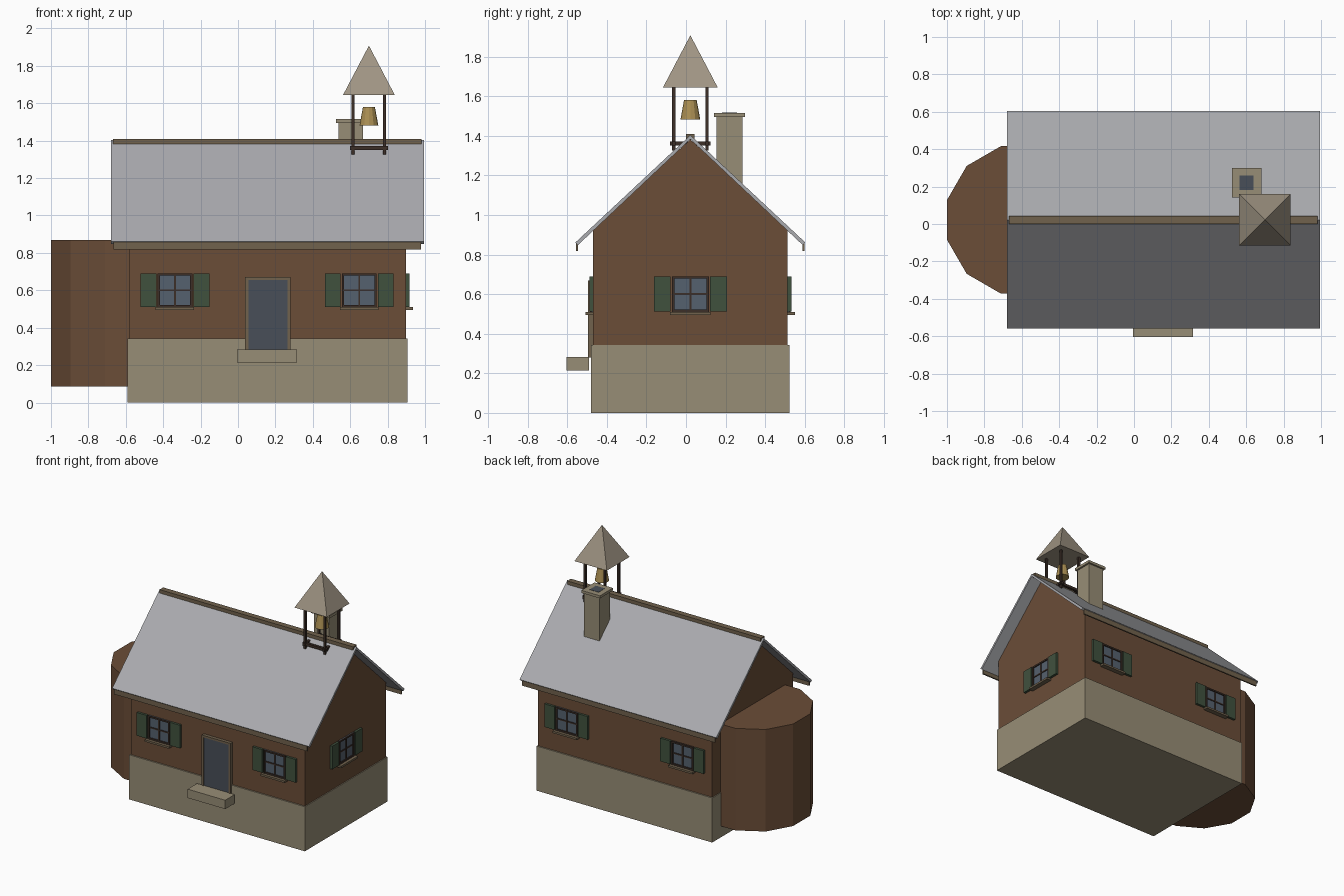
import bpy, bmesh, math
from mathutils import Matrix, Vector

if "Cube" in bpy.data.objects:
    bpy.data.objects.remove(bpy.data.objects["Cube"])

CY = 0.022  # centre line of the building in y


def material(name, r, g, b):
    m = bpy.data.materials.new(name)
    lin = [(c / 255) ** 2.2 for c in (r, g, b)]
    m.diffuse_color = (*lin, 1)
    m.use_nodes = True
    m.node_tree.nodes["Principled BSDF"].inputs["Base Color"].default_value = m.diffuse_color
    return m


STONE = material("stone", 150, 140, 117)
BROWN = material("brown_timber", 106, 78, 58)
DARK = material("dark_timber", 62, 50, 44)
SLATE = material("slate", 168, 169, 173)
GREEN = material("green_paint", 66, 82, 64)
GLASS = material("glass", 86, 97, 110)
DOOR = material("door_paint", 74, 80, 89)
TRIM = material("trim", 112, 98, 78)
SPIRE = material("spire", 158, 147, 130)
BRASS = material("brass", 170, 142, 84)


def finish(name, bm, mat, mtx=None):
    bmesh.ops.recalc_face_normals(bm, faces=bm.faces)
    me = bpy.data.meshes.new(name)
    bm.to_mesh(me)
    bm.free()
    me.materials.append(mat)
    ob = bpy.data.objects.new(name, me)
    bpy.context.collection.objects.link(ob)
    if mtx:
        ob.matrix_world = mtx
    return ob


def box(name, x, y, z, mat, mtx=None):
    """Box from (min, max) pairs."""
    bm = bmesh.new()
    bmesh.ops.create_cube(bm, size=1)
    for v in bm.verts:
        v.co = Vector([(a + b) / 2 + c * (b - a) for c, (a, b) in zip(v.co, (x, y, z))])
    return finish(name, bm, mat, mtx)


def prism(name, profile, x, mat):
    """Extrude a (y, z) profile along x."""
    bm = bmesh.new()
    f = bm.faces.new([bm.verts.new((x[0], CY + p, q)) for p, q in profile])
    ext = bmesh.ops.extrude_face_region(bm, geom=[f])["geom"]
    bmesh.ops.translate(bm, vec=(x[1] - x[0], 0, 0),
                        verts=[g for g in ext if isinstance(g, bmesh.types.BMVert)])
    return finish(name, bm, mat)


def cone(name, centre, z, r1, r2, sides, turn, mat):
    bm = bmesh.new()
    bmesh.ops.create_cone(bm, cap_ends=True, segments=sides, radius1=r1, radius2=r2, depth=z[1] - z[0])
    bmesh.ops.remove_doubles(bm, verts=bm.verts, dist=1e-5)
    m = Matrix.Translation((*centre, sum(z) / 2)) @ Matrix.Rotation(turn, 4, 'Z')
    bmesh.ops.transform(bm, matrix=m, verts=bm.verts)
    return finish(name, bm, mat)


# Foundation, walls, gable and apse
box("stone_base", (-0.59, 0.905), (CY - 0.502, CY + 0.502), (0, 0.343), STONE)
box("walls", (-0.583, 0.898), (CY - 0.492, CY + 0.492), (0.343, 0.934), BROWN)
prism("gable", [(-0.492, 0.934), (0.492, 0.934), (0, 1.381)], (-0.583, 0.898), BROWN)
cone("apse", (-0.606, CY), (0.085, 0.87), 0.408, 0.408, 12, math.radians(15), BROWN)

# Roof slopes, eave boards and ridge cap
for side, s in (("front", -1), ("back", 1)):
    prism(side + "_roof", [(0, 1.383), (s * 0.568, 0.848), (s * 0.581, 0.861), (0, 1.404)],
          (-0.68, 0.995), SLATE)
    y = sorted((CY + s * 0.567, CY + s * 0.578))
    box(side + "_eave_board", (-0.665, 0.978), y, (0.818, 0.857), TRIM)
box("ridge_cap", (-0.667, 0.98), (CY - 0.022, CY + 0.022), (1.38, 1.41), TRIM)


# Shuttered windows, local -y faces outwards
def window(name, x, y, turn):
    m = Matrix.Translation((x, y, 0.6)) @ Matrix.Rotation(turn, 4, 'Z')
    w, h, t = 0.093, 0.09, 0.012
    box(name + "_glass", (-w, w), (-0.006, 0.004), (-h, h), GLASS, m)
    for s in (-1, 1):
        side = "_left" if s < 0 else "_right"
        box(name + side + "_jamb", sorted((s * w, s * (w - t))), (-0.015, 0.004), (-h, h), DARK, m)
        box(name + side + "_shutter", sorted((s * 0.1, s * 0.184)), (-0.018, 0.004), (-0.088, 0.09), GREEN, m)
        box(name + ("_bottom" if s < 0 else "_top") + "_rail", (-w, w), (-0.0145, 0.004),
            sorted((s * h, s * (h - t))), DARK, m)
    box(name + "_mullion", (-0.005, 0.005), (-0.012, 0.004), (-h, h), DARK, m)
    box(name + "_crossbar", (-w, w), (-0.011, 0.004), (-0.005, 0.005), DARK, m)
    box(name + "_sill", (-0.103, 0.103), (-0.037, 0.004), (-0.105, -0.09), TRIM, m)


for i, x in enumerate((-0.337, 0.648)):
    window(f"front_window_{i + 1}", x, CY - 0.492, 0)
    window(f"back_window_{i + 1}", x, CY + 0.492, math.pi)
window("end_window", 0.898, CY, math.pi / 2)

# Door with frame and step
box("door_leaf", (0.055, 0.265), (-0.482, -0.465), (0.28, 0.655), DOOR)
box("door_panel", (0.055, 0.265), (-0.49, -0.48), (0.28, 0.655), DOOR)
box("door_left_jamb", (0.038, 0.055), (-0.496, -0.465), (0.28, 0.67), TRIM)
box("door_right_jamb", (0.265, 0.282), (-0.496, -0.465), (0.28, 0.67), TRIM)
box("door_lintel", (0.055, 0.265), (-0.496, -0.465), (0.655, 0.67), TRIM)
box("door_step", (-0.005, 0.315), (-0.605, -0.49), (0.215, 0.283), STONE)

# Chimney
box("chimney", (0.537, 0.667), (0.155, 0.285), (1.1, 1.495), STONE)
box("chimney_cap", (0.523, 0.681), (0.141, 0.299), (1.495, 1.515), STONE)
box("chimney_flue", (0.564, 0.64), (0.182, 0.258), (1.505, 1.517), DOOR)

# Bell tower: posts, base beams, bell and pyramid roof
TX, D = 0.70, 0.084
for i, s in enumerate((-1, 1)):
    for j, t in enumerate((-1, 1)):
        px, py = TX + s * D, CY + t * D
        box(f"tower_post_{2 * i + j + 1}", (px - 0.008, px + 0.008), (py - 0.008, py + 0.008),
            (1.325, 1.65), DARK)
    box(f"tower_beam_x_{i + 1}", (TX - 0.102, TX + 0.102),
        (CY + s * D - 0.01, CY + s * D + 0.01), (1.351, 1.371), DARK)
    box(f"tower_beam_y_{i + 1}", (TX + s * D - 0.01, TX + s * D + 0.01),
        (CY - 0.102, CY + 0.102), (1.352, 1.372), DARK)
cone("bell", (TX, CY), (1.482, 1.58), 0.05, 0.032, 12, 0, BRASS)
cone("tower_roof", (TX, CY), (1.645, 1.908), 0.138 * math.sqrt(2), 0, 4, math.pi / 4, SPIRE)
